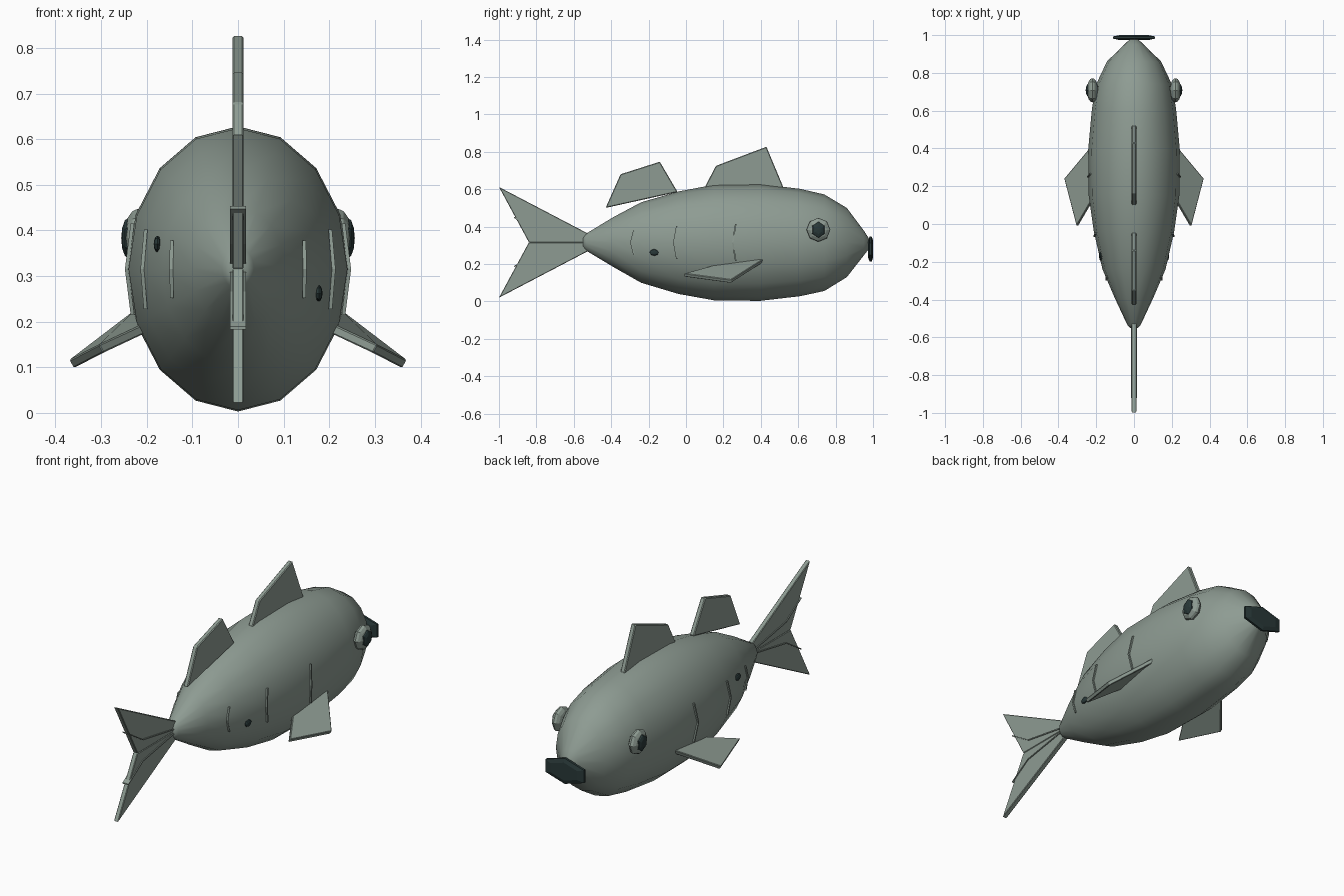
import bpy, bmesh, math
from mathutils import Vector

if "Cube" in bpy.data.objects:
    bpy.data.objects.remove(bpy.data.objects["Cube"], do_unlink=True)


def material(name, colour):
    m = bpy.data.materials.new(name)
    m.use_nodes = True
    m.diffuse_color = (*colour, 1)
    m.node_tree.nodes["Principled BSDF"].inputs["Base Color"].default_value = (*colour, 1)
    return m


SKIN = material("grey green skin", (0.27, 0.33, 0.29))
DARK = material("dark slate", (0.022, 0.04, 0.04))

# Body stations from tail to nose: y, bottom z, top z
STATIONS = [(-.55, .29, .345), (-.535, .272, .362), (-.39, .185, .45), (-.24, .1, .53),
            (-.04, .04, .588), (.15, .006, .624), (.395, .003, .628), (.61, .028, .602),
            (.74, .056, .572), (.86, .13, .50), (.95, .245, .38), (.985, .29, .325)]
WIDTH = .776  # half width relative to half height
SIDES = 16


def finish(name, bm, mat, smooth=None):
    bmesh.ops.recalc_face_normals(bm, faces=bm.faces[:])
    mesh = bpy.data.meshes.new(name)
    bm.to_mesh(mesh)
    bm.free()
    mesh.materials.append(mat)
    ob = bpy.data.objects.new(name, mesh)
    bpy.context.collection.objects.link(ob)
    if smooth:
        bpy.ops.object.select_all(action='DESELECT')
        ob.select_set(True)
        bpy.context.view_layer.objects.active = ob
        bpy.ops.object.shade_smooth_by_angle(angle=math.radians(smooth))
    return ob


def loft(name, rings, mat, smooth=None):
    bm = bmesh.new()
    loops = [[bm.verts.new(p) for p in ring] for ring in rings]
    n = len(loops[0])
    for a, b in zip(loops, loops[1:]):
        for i in range(n):
            j = (i + 1) % n
            bm.faces.new((a[i], a[j], b[j], b[i]))
    bm.faces.new(loops[0])
    bm.faces.new(loops[-1])
    return finish(name, bm, mat, smooth)


def slab(name, outline, offset, bevel=.004):
    """Plate: outline points thickened by +/- offset, with softened edges."""
    off = Vector(offset)
    pts = [Vector(p) for p in outline]
    ob = loft(name, [[p - off for p in pts], [p + off for p in pts]], SKIN)
    mod = ob.modifiers.new("edge", 'BEVEL')
    mod.width = bevel
    mod.segments = 1
    return ob


def side_x(y, z):
    """Half width of the body at a given length and height."""
    for a, b in zip(STATIONS, STATIONS[1:]):
        if a[0] <= y <= b[0]:
            t = (y - a[0]) / (b[0] - a[0])
            lo, hi = (a[k] + t * (b[k] - a[k]) for k in (1, 2))
            h = (hi - lo) / 2
            u = (z - (lo + hi) / 2) / h
            return WIDTH * h * math.sqrt(max(0, 1 - u * u))
    return 0


def ball(name, centre, radii, mat, segments, rings):
    # Ellipsoid with its poles along x
    bm = bmesh.new()
    bmesh.ops.create_uvsphere(bm, u_segments=segments, v_segments=rings, radius=1)
    for v in bm.verts:
        x, y, z = v.co
        v.co = (centre[0] + z * radii[0], centre[1] + x * radii[1], centre[2] + y * radii[2])
    return finish(name, bm, mat)


def strand(name, points, radius):
    # Thin square-section line through the points
    rings = []
    for p in points:
        x, y, z = p
        rings.append([(x - radius, y - radius, z), (x + radius, y - radius, z),
                      (x + radius, y + radius, z), (x - radius, y + radius, z)])
    return loft(name, rings, SKIN)


# Body
rings = []
for y, lo, hi in STATIONS:
    h, c = (hi - lo) / 2, (hi + lo) / 2
    angles = [math.tau * i / SIDES for i in range(SIDES)]
    rings.append([(WIDTH * h * math.sin(a), y, c + h * math.cos(a)) for a in angles])
loft("body", rings, SKIN, 60)

# Vertical fins
HALF = (.0125, 0, 0)
slab("front_dorsal_fin", [(0, .10, .61), (0, .16, .725), (0, .43, .827), (0, .525, .6)], HALF)
slab("rear_dorsal_fin", [(0, -.43, .50), (0, -.35, .68), (0, -.14, .747), (0, -.045, .585)], HALF)
for name, s in (("upper_tail_lobe", 1), ("lower_tail_lobe", -1)):
    slab(name, [(0, y, .316 + s * z) for y, z in
                [(-.52, 0), (-.52, .045), (-1, .296), (-.84, 0)]], HALF, .003)

# Tail rays, raised on both faces
for name, s in (("upper_tail_ray", 1), ("lower_tail_ray", -1)):
    path = [(-.55, .012), (-.8, .055), (-.92, .132)]
    rings = [[(x, y, .318 + s * (z + d)) for x, d in
              [(-.017, -.003), (.017, -.003), (.017, .003), (-.017, .003)]] for y, z in path]
    loft(name, rings, SKIN)

# Mouth: flat hexagonal lip plate
rings = []
for y, k in ((.974, .7), (.981, 1), (.993, 1), (1, .7)):
    rings.append([(k * .127 * math.sin(a), y, .28 + k * .066 * math.cos(a))
                  for a in [math.tau * i / 6 for i in range(6)]])
loft("mouth", rings, DARK)

for side, s in (("left", 1), ("right", -1)):
    # Eyes
    ball(side + "_eye", (s * .22, .708, .383), (.03, .064, .064), SKIN, 8, 8)
    ball(side + "_pupil", (s * .24, .708, .383), (.016, .04, .045), DARK, 6, 6)

    # Pectoral fin, drooping outwards
    outline = [(.215, .42, .222), (.365, .24, .107), (.30, -.01, .141), (.2, .16, .187)]
    slab(side + "_pectoral_fin", [(s * x, y, z) for x, y, z in outline],
         (s * .005, 0, .009), .003)

    # Bent flank lines
    for i, (y, half) in enumerate(((.25, .1), (-.065, .087), (-.295, .063))):
        pts = [(y + .016, .315 + half), (y, .315), (y + .016, .315 - half)]
        strand(f"{side}_flank_line_{i + 1}",
               [(s * (side_x(a, z) + .003), a, z) for a, z in pts], .004)

    # Flank spot, set at a different height on each side
    z = .262 if s > 0 else .37
    ball(side + "_flank_spot", (s * (side_x(-.17, z) - .001), -.17, z),
         (.008, .025, .018), DARK, 8, 6)
